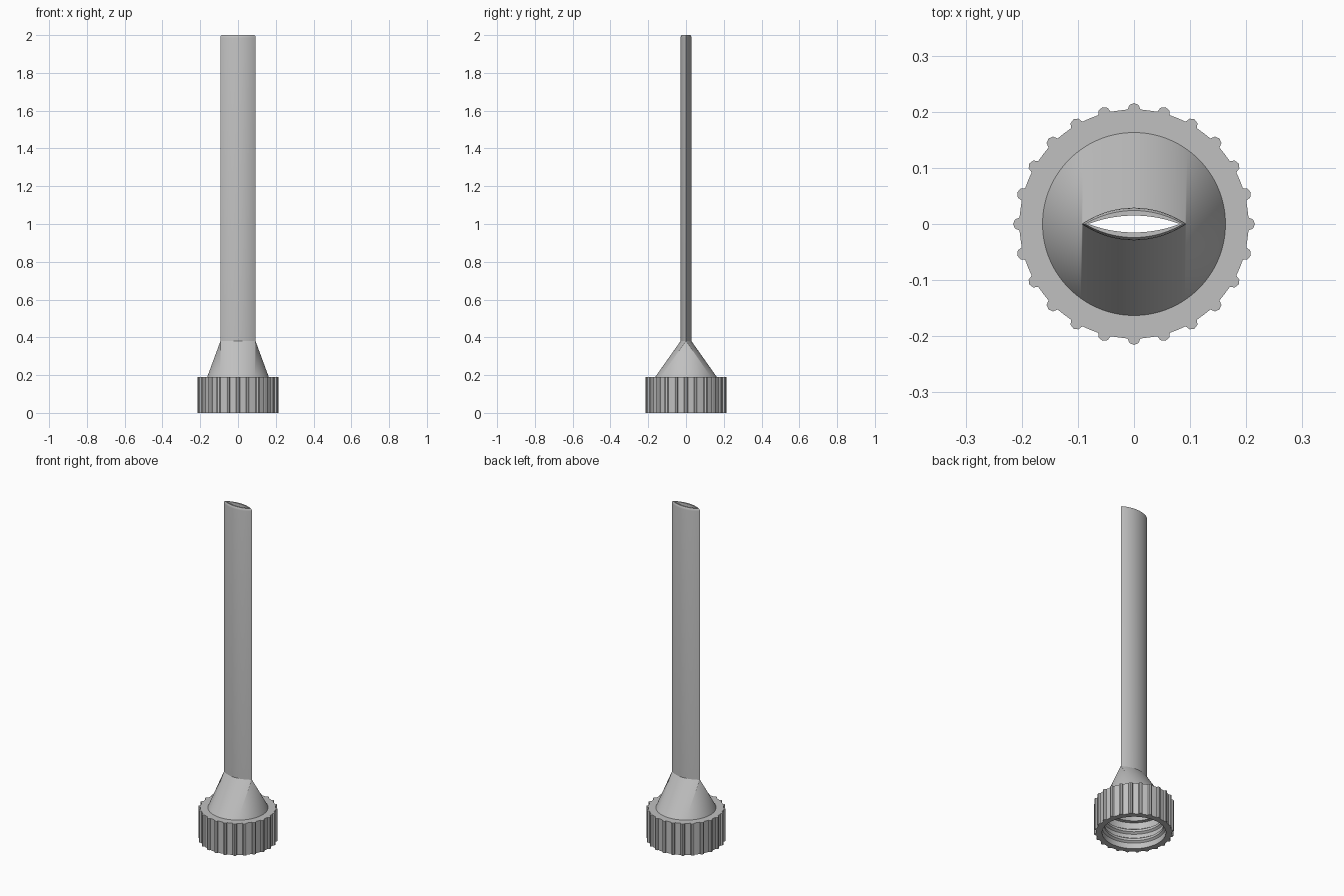
import bpy, bmesh, math

if "Cube" in bpy.data.objects:
    bpy.data.objects.remove(bpy.data.objects["Cube"])

RIBS, PER = 24, 8
N = RIBS * PER
ANG = [2 * math.pi * (i - 2) / N for i in range(N)]

grey = bpy.data.materials.new("light grey plastic")
grey.diffuse_color = (0.53, 0.53, 0.53, 1)
grey.use_nodes = True
grey.node_tree.nodes["Principled BSDF"].inputs["Base Color"].default_value = grey.diffuse_color


def circle(r, z):
    return [(r * math.cos(a), r * math.sin(a), z) for a in ANG]


def ribbed(z, r=0.204, rib=0.0115):
    """Circle with a half-round grip rib every 15 degrees."""
    pts = []
    pitch = 2 * math.pi / RIBS
    edge = rib / r
    for j in range(RIBS):
        c = j * pitch
        for k in range(5):
            b = c + math.radians(-90 + 45 * k)
            pts.append((r * math.cos(c) + rib * math.cos(b),
                        r * math.sin(c) + rib * math.sin(b), z))
        for k in (1, 2, 3):
            a = c + edge + (pitch - 2 * edge) * k / 4
            pts.append((r * math.cos(a), r * math.sin(a), z))
    return pts


HALF = 2 * math.atan(0.029 / 0.093)


def lens(w, s, z):
    """Two arcs meeting in sharp tips; the side points gather at the tips."""
    theta = 2 * math.atan(s / w)
    rad = w / math.sin(theta)
    pts = []
    for a in ANG:
        side = 1 if math.sin(a) >= 0 else -1
        phi = math.atan2(math.cos(a), abs(math.sin(a)))
        phi = max(-HALF, min(HALF, phi)) * theta / HALF
        pts.append((rad * math.sin(phi),
                    side * rad * (math.cos(phi) - math.cos(theta)), z))
    return pts


def loft(name, rings, angle):
    bm = bmesh.new()
    vs = [[bm.verts.new(p) for p in ring] for ring in rings]
    for a, b in zip(vs, vs[1:]):
        for i in range(N):
            j = (i + 1) % N
            bm.faces.new((a[i], a[j], b[j], b[i]))
    bmesh.ops.remove_doubles(bm, verts=bm.verts, dist=1e-5)
    bmesh.ops.recalc_face_normals(bm, faces=bm.faces)
    me = bpy.data.meshes.new(name)
    bm.to_mesh(me)
    bm.free()
    me.materials.append(grey)
    ob = bpy.data.objects.new(name, me)
    bpy.context.collection.objects.link(ob)
    bpy.ops.object.select_all(action='DESELECT')
    ob.select_set(True)
    bpy.context.view_layer.objects.active = ob
    bpy.ops.object.shade_smooth_by_angle(angle=math.radians(angle))
    return ob


# Screw cap: grip outside, threaded bore inside
bore = [circle(0.15, 0.16), circle(0.172, 0.16)]
for z in (0.105, 0.05):
    bore += [circle(0.172, z + 0.016), circle(0.16, z + 0.007),
             circle(0.16, z - 0.007), circle(0.172, z - 0.016)]
bore.append(circle(0.172, 0))
loft("screw_cap", bore + [ribbed(0), ribbed(0.19), circle(0.163, 0.19)], 30)

# Nozzle: cone narrowing to a flat lens-shaped tube, hollow throughout
loft("flat_nozzle", [
    circle(0.163, 0.19), lens(0.093, 0.029, 0.38),
    lens(0.093, 0.029, 1.986), lens(0.0915, 0.0275, 1.994),
    lens(0.087, 0.024, 2.0), lens(0.081, 0.015, 2.0),
    lens(0.081, 0.015, 0.38), circle(0.15, 0.16)], 30)
